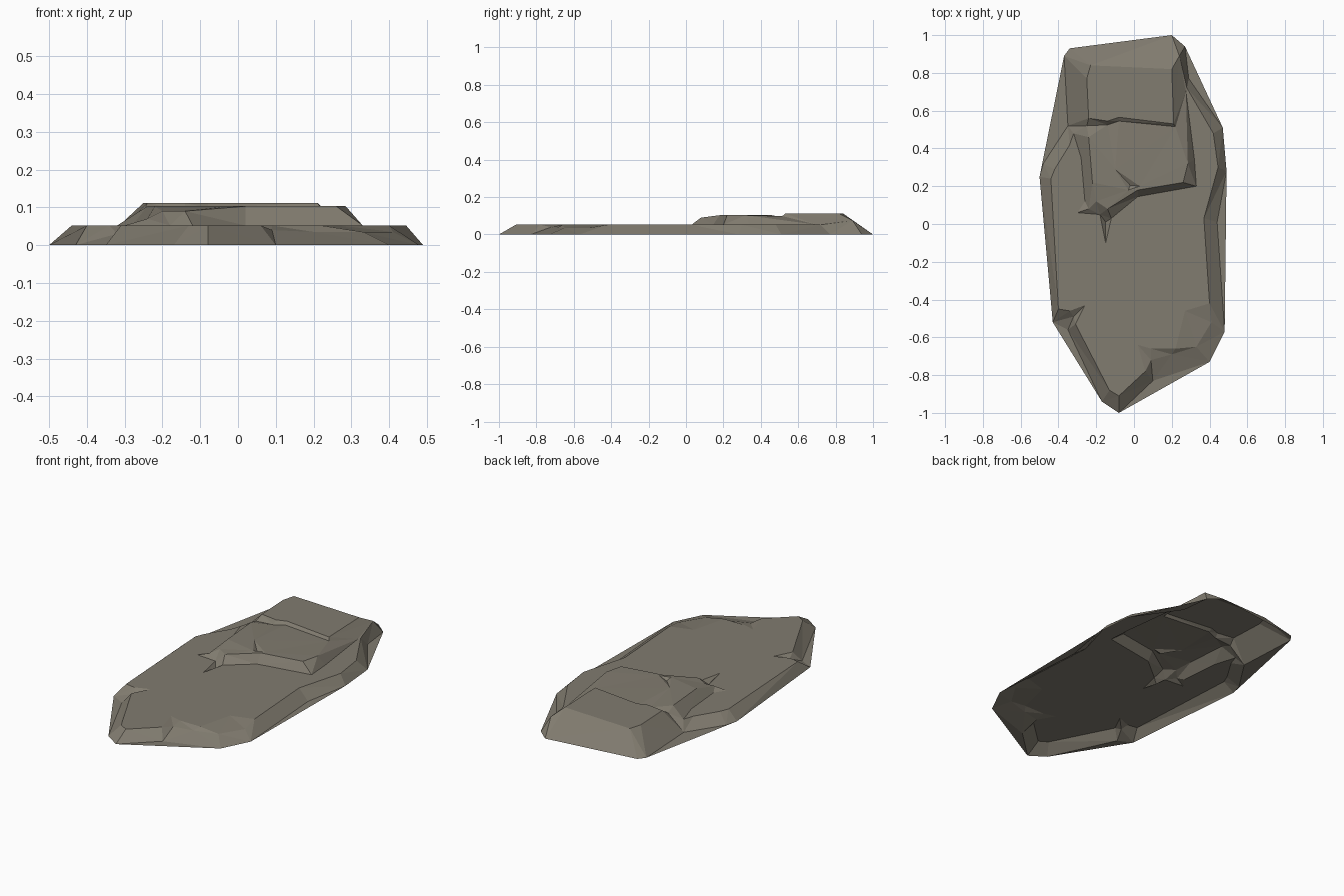
import bpy
from mathutils import Vector
from mathutils.geometry import delaunay_2d_cdt

# Layered rock slab: an open-bottomed shell made from break lines at stepped heights
points, heights, edges = [], [], []


def line(z, pts, closed=False):
    """Add one break line; a point may carry its own height as a third value."""
    start = len(points)
    for p in pts:
        points.append(Vector(p[:2]))
        heights.append(p[2] if len(p) > 2 else z)
    edges.extend((i, i + 1) for i in range(start, len(points) - 1))
    if closed:
        edges.append((len(points) - 1, start))


# ground outline
line(0, [(-.34, .93), (.20, 1), (.27, .94), (.29, .77), (.47, .51), (.49, .28),
         (.44, .01), (.48, -.57), (.40, -.73), (.10, -.83), (-.08, -1), (-.17, -.94),
         (-.35, -.56), (-.43, -.52), (-.50, .25), (-.48, .32), (-.35, .52),
         (-.37, .89)], True)

# base layer rim, with a worn front right corner and a notch at the left
line(.052, [(.28, .72), (.42, .48), (.445, .30), (.37, .03), (.40, -.42),
            (.41, -.52, .035), (.33, -.65, .035), (.20, -.69, .035), (.09, -.72, .04),
            (.06, -.78), (-.08, -.91), (-.13, -.88), (-.31, -.53), (-.26, -.43),
            (-.34, -.46), (-.40, -.45), (-.44, .24), (-.42, .29), (-.34, .42),
            (-.32, .48)])
line(.03, [(-.32, -.49)])
line(.052, [(.40, -.42), (.27, -.46), (.16, -.52), (.22, -.66), (.09, -.66),
            (.02, -.64), (.06, -.78)])

# middle step: foot, top edge and cracks
line(.052, [(.275, .70), (.32, .34), (.33, .20), (.02, .145), (-.12, .03),
            (-.15, -.10), (-.18, .05), (-.30, .06), (-.26, .12), (-.28, .35),
            (-.32, .48)])
line(.103, [(.275, .70, .052), (.285, .32), (.26, .22), (.02, .18), (-.14, .08, .09),
            (-.20, .12, .09), (-.24, .08, .07), (-.22, .22), (-.24, .46)])
line(.03, [(-.15, .01)])
line(.103, [(-.10, .29), (.03, .20), (-.03, .18)], True)
line(.088, [(-.02, .205)])

# upper slab: foot, top and side ridge
line(.098, [(.275, .70, .052), (.22, .515), (-.08, .545), (-.14, .525, .09),
            (-.25, .52, .085), (-.32, .48, .052)])
line(.112, [(-.23, .84), (.20, .82), (.21, .53), (-.08, .565), (-.14, .545),
            (-.24, .56), (-.25, .77)], True)
line(.075, [(.24, .89), (.21, .53, .112)])

# triangulate the break lines into the rock surface
co, _, faces, origin, _, _ = delaunay_2d_cdt(points, edges, [], 1, 1e-5, True)
verts = [(p.x, p.y, heights[o[0]] if o else .05) for p, o in zip(co, origin)]
mesh = bpy.data.meshes.new("rock_slab")
mesh.from_pydata(verts, [], [list(f) for f in faces])
mesh.update()
rock = bpy.data.objects.new("rock_slab", mesh)
bpy.context.collection.objects.link(rock)

stone = bpy.data.materials.new("grey brown stone")
stone.diffuse_color = (.22, .20, .16, 1)
mesh.materials.append(stone)
